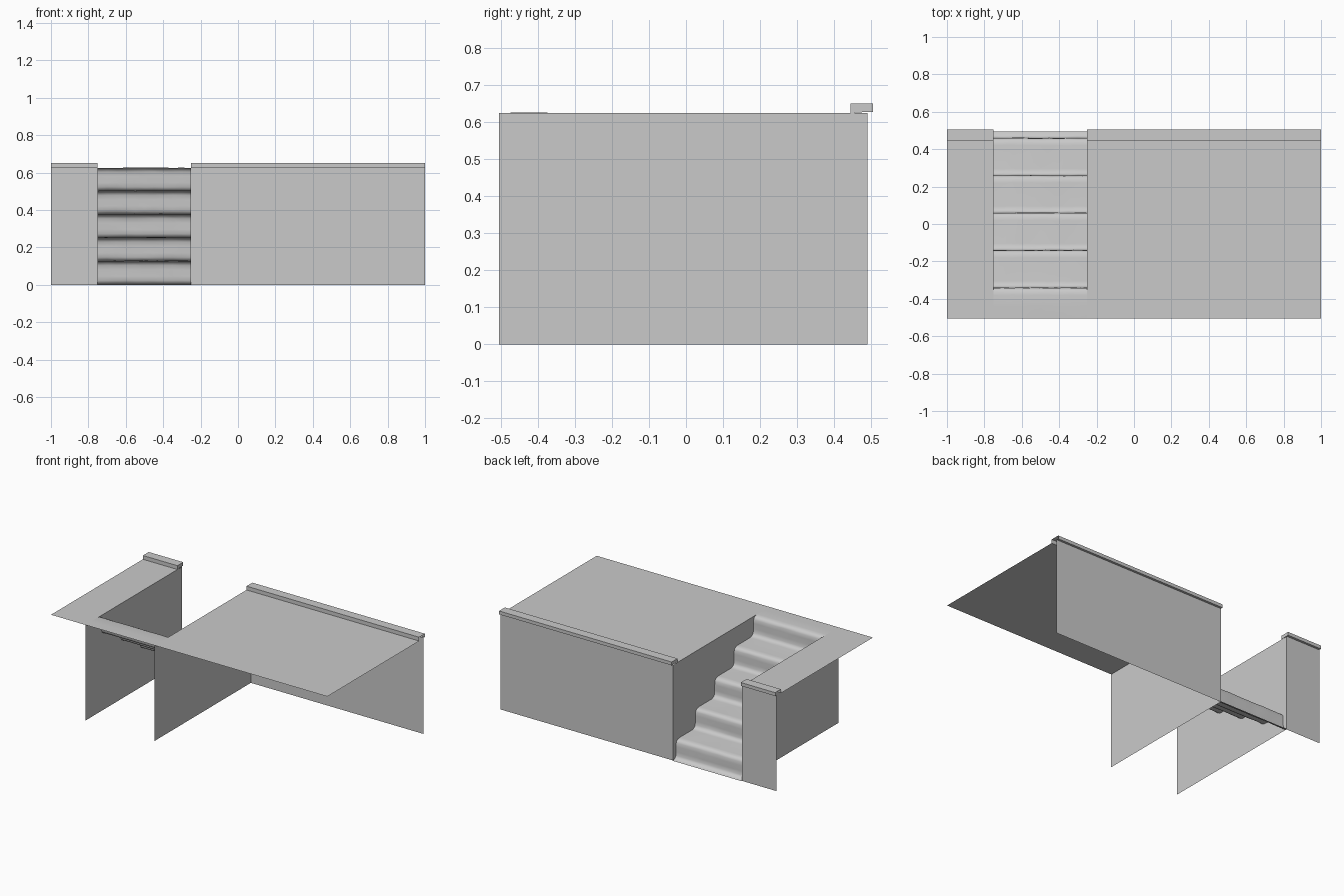
import bpy
import bmesh
import math
import random
from mathutils import Vector

random.seed(4)

cube = bpy.data.objects.get("Cube")
if cube:
    bpy.data.objects.remove(cube, do_unlink=True)

stone = bpy.data.materials.new("grey stone")
stone.use_nodes = True
GREY = (0.59, 0.59, 0.59, 1)
stone.diffuse_color = GREY
stone.node_tree.nodes["Principled BSDF"].inputs["Base Color"].default_value = GREY

FRONT, BACK, WALL_Y, LIP_Y = -0.505, 0.505, 0.49, 0.445
TOP, LIP_Z, DROP_Z = 0.625, 0.65, 0.628
STAIR_X = (-0.75, -0.25)
STEPS = 5
RISE, RUN = TOP / STEPS, 0.2


def finish(name, bm):
    mesh = bpy.data.meshes.new(name)
    bm.to_mesh(mesh)
    bm.free()
    mesh.materials.append(stone)
    obj = bpy.data.objects.new(name, mesh)
    bpy.context.collection.objects.link(obj)
    return obj


def panel(name, corner, u, v):
    """Flat rectangle from a corner and two edge vectors; faces along u x v."""
    bm = bmesh.new()
    c, u, v = Vector(corner), Vector(u), Vector(v)
    bm.faces.new([bm.verts.new(p) for p in (c, c + u, c + u + v, c + v)])
    return finish(name, bm)


def sweep(bm, profile, xs):
    """Stretch a (y, z) profile along x; returns rows of vertices."""
    rows = [[bm.verts.new((x, y, z)) for y, z in profile] for x in xs]
    for a, b in zip(rows, rows[1:]):
        for i in range(len(profile) - 1):
            bm.faces.new((a[i], b[i], b[i + 1], a[i + 1]))
    return rows


# Terraces: deck, back wall and overhanging coping on each side of the stairs
LIP = [(LIP_Y, TOP), (LIP_Y, LIP_Z), (BACK, LIP_Z), (BACK, DROP_Z), (WALL_Y, DROP_Z)]
for side, x0, x1 in (("right", -1, STAIR_X[0]), ("left", STAIR_X[1], 1)):
    w = x1 - x0
    panel(side + "_deck", (x0, FRONT, TOP), (w, 0, 0), (0, LIP_Y - FRONT, 0))
    panel(side + "_back_wall", (x1, WALL_Y, 0), (-w, 0, 0), (0, 0, DROP_Z))
    bm = bmesh.new()
    rows = sweep(bm, LIP, (x0, x1))
    # The coping is capped only at the end beside the stairs
    bm.faces.new(rows[1] if side == "right" else rows[0])
    bmesh.ops.recalc_face_normals(bm, faces=bm.faces)
    finish(side + "_coping", bm)

# Walls on both sides of the stairwell
depth = WALL_Y - FRONT
panel("right_stair_wall", (STAIR_X[0], FRONT, 0), (0, depth, 0), (0, 0, TOP))
panel("left_stair_wall", (STAIR_X[1], WALL_Y, 0), (0, -depth, 0), (0, 0, TOP))

# Worn stairs descending to the back, with rounded noses and hollows
STEP = [(-0.04, 0), (-0.02, 0.003), (-0.008, 0.01), (-0.002, 0.022), (0, 0.045),
        (0, 0.08), (0.002, 0.103), (0.008, 0.115), (0.02, 0.122), (0.035, RISE)]
profile = [(FRONT, TOP), (FRONT + 0.06, TOP)]
for i in range(STEPS):
    y0 = -0.34 + i * RUN
    profile += [(y0 + dy, TOP - i * RISE - dz) for dy, dz in STEP]
bm = bmesh.new()
COLS = 10
width = STAIR_X[1] - STAIR_X[0]
rows = sweep(bm, profile, [STAIR_X[0] + width * i / COLS for i in range(COLS + 1)])
for row in rows[1:-1]:
    for v in row[1:-1]:
        v.co.y += random.uniform(-0.0015, 0.0015)
        v.co.z += random.uniform(0, 0.0015)
bmesh.ops.recalc_face_normals(bm, faces=bm.faces)
if sum(f.normal.z for f in bm.faces) < 0:
    bmesh.ops.reverse_faces(bm, faces=bm.faces)
for f in bm.faces:
    f.smooth = True
finish("stairs", bm)
